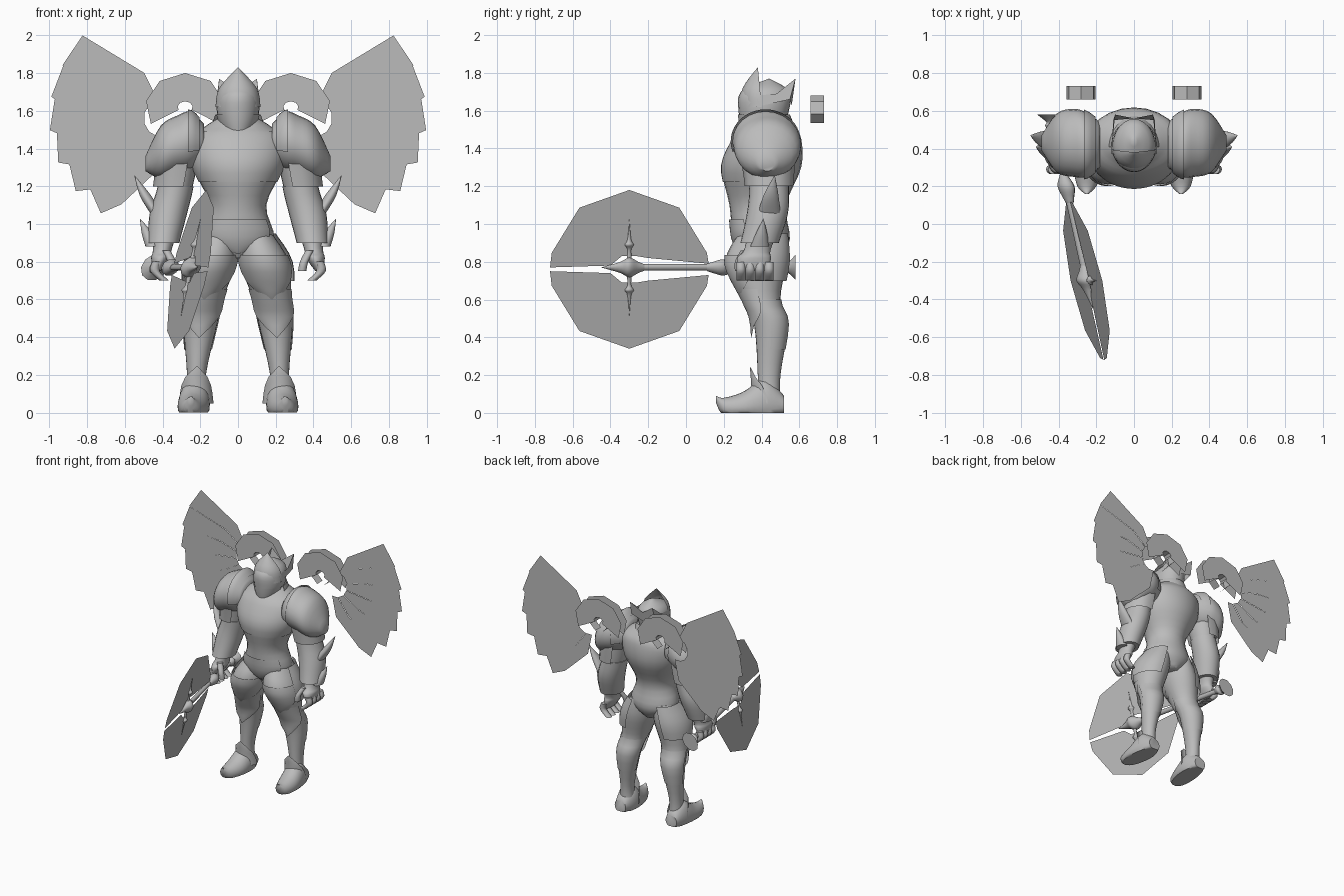
import bpy, bmesh
from math import sin, cos, radians
from mathutils import Vector

default_cube = bpy.data.objects.get("Cube")
if default_cube:
    bpy.data.objects.remove(default_cube)

grey = bpy.data.materials.new("plain_grey")
grey.use_nodes = True
grey.diffuse_color = (0.5, 0.5, 0.5, 1)
shader = grey.node_tree.nodes["Principled BSDF"]
shader.inputs["Base Color"].default_value = grey.diffuse_color


def finish(name, bm, mirror, smooth):
    """Turn a bmesh into a named object, mirrored across x if wanted."""
    mesh = bpy.data.meshes.new(name)
    bm.to_mesh(mesh)
    bm.free()
    mesh.materials.append(grey)
    part = bpy.data.objects.new(name, mesh)
    bpy.context.collection.objects.link(part)
    if mirror:
        part.modifiers.new("Mirror", "MIRROR")
    if smooth:
        for face in mesh.polygons:
            face.use_smooth = True
        mesh.set_sharp_from_angle(angle=radians(50))


def section(rings, t):
    """Smoothly interpolated ring at position t, counted in rings."""
    last = len(rings) - 1
    i = min(int(t), last - 1)
    f = t - i
    before, here, there, after = (rings[min(max(k, 0), last)] for k in range(i - 1, i + 3))
    ring = []
    for p, q, r, s in zip(before, here, there, after):
        bend = (2 * p - 5 * q + 4 * r - s) * f + (3 * q - p - 3 * r + s) * f * f
        ring.append(q + (r - p + bend) * f / 2)
    return ring


def loft(name, rings, axis="z", start=0, end=None, arc=(0, 360), grow=0, flare=0,
         pointed=False, mirror=True, warp=Vector, sides=24, steps=4):
    """Skin rings of (x, y, z, radius, radius). A partial arc gives an open plate,
    grow and flare lift it off the form below, pointed narrows its far end."""
    end = len(rings) - 1 if end is None else end
    count = max(round(abs(end - start) * steps), 1)
    middle, half = sum(arc) / 2, (arc[1] - arc[0]) / 2
    bm = bmesh.new()
    loops = []
    for k in range(count + 1):
        f = k / count
        x, y, z, a, b = section(rings, start + (end - start) * f)
        lift = grow + flare * f
        spread = half * (1 - f ** 3) if pointed else half
        loop = []
        for i in range(sides + 1):
            angle = radians(middle + spread * (2 * i / sides - 1))
            u = (max(a, 0) + lift) * cos(angle)
            v = (max(b, 0) + lift) * sin(angle)
            offset = {"x": (0, u, v), "y": (u, 0, v), "z": (u, v, 0)}[axis]
            point = Vector((x, y, z)) + Vector(offset)
            point.z = max(point.z, 0)
            loop.append(bm.verts.new(warp(point)))
        loops.append(loop)
    for low, high in zip(loops, loops[1:]):
        for i in range(sides):
            bm.faces.new((low[i], low[i + 1], high[i + 1], high[i]))
    if half == 180:
        bm.faces.new(loops[0][:-1])
        bm.faces.new(loops[-1][:-1])
    bmesh.ops.remove_doubles(bm, verts=bm.verts, dist=0.0005)
    bmesh.ops.recalc_face_normals(bm, faces=bm.faces)
    finish(name, bm, mirror, steps > 1)


def sheet(name, polygons, mirror=True):
    """Flat faces without thickness."""
    bm = bmesh.new()
    for polygon in polygons:
        bm.faces.new([bm.verts.new(point) for point in polygon])
    finish(name, bm, mirror, False)


FRONT, BACK = (185, 355), (0, 180)

# Torso, with chest armour and groin guard following its form
torso = [(0, .4, .82, .06, .1), (0, .4, .92, .19, .15), (0, .38, 1.1, .15, .15),
         (0, .4, 1.3, .24, .21), (0, .43, 1.45, .25, .18), (0, .44, 1.52, .17, .13),
         (0, .43, 1.57, .09, .09)]
loft("torso", torso, mirror=False)
loft("chest_plate", torso, start=2.6, end=4.5, arc=FRONT, grow=.005, mirror=False)
loft("groin_guard", torso, start=1.6, end=.3, arc=(210, 330), grow=.01, pointed=True, mirror=False)

# Helmet with chin guard, pointed brow, neck guard and swept-back fins
head = [(0, .4, 1.46, .06, .1), (0, .41, 1.58, .11, .13), (0, .42, 1.7, .1, .13), (0, .44, 1.77, 0, 0)]
loft("helmet", head, mirror=False)
loft("chin_guard", head, end=1, arc=FRONT, grow=.005, mirror=False)
loft("neck_guard", head, start=1, end=.3, arc=BACK, grow=.01, flare=.06, mirror=False)
loft("brow_peak", [(0, .41, 1.62, .12, .12), (0, .4, 1.72, .1, .1), (0, .38, 1.83, 0, 0)],
     arc=FRONT, mirror=False)
fin_tip, fin_base = (.1, .58, 1.77), (.11, .55, 1.66)
sheet("helmet_fin", [[(.12, .37, 1.62), (.11, .38, 1.68), (.11, .48, 1.69), fin_tip, fin_base],
                     [fin_tip, fin_base, (0, .56, 1.63), (0, .56, 1.7)]])

# Legs, with plates following their form
leg = [(.1, .4, .95, .08, .12), (.14, .37, .8, .13, .16), (.18, .4, .6, .1, .1),
       (.2, .45, .47, .09, .09), (.22, .44, .2, .05, .06), (.22, .44, .05, .06, .06)]
loft("leg", leg)
loft("hip_flap", leg, end=1.5, arc=(-15, 85), grow=.02, sides=8)
loft("thigh_plate", leg, start=.8, end=2, arc=FRONT, grow=.01, pointed=True)
loft("knee_guard", leg, start=1.7, end=3.3, arc=FRONT, grow=.005, flare=.02, pointed=True)
loft("calf_guard", leg, start=2, end=3.5, arc=BACK, grow=.005)

# Boots
loft("boot", [(.23, .52, .04, .05, .05), (.23, .42, .05, .08, .13), (.24, .3, .03, .08, .08),
              (.25, .2, .03, .05, .05), (.25, .16, .07, .01, .02)], axis="y")
loft("ankle_flap", leg, start=5, end=3.8, arc=FRONT, grow=.03, flare=.01, pointed=True)

# Shoulder armour
pauldron = [(.18, .42, 1.43, .12, .1), (.25, .42, 1.44, .17, .155), (.32, .43, 1.42, .18, .155),
            (.41, .43, 1.38, .155, .14), (.49, .43, 1.32, .04, .04)]
loft("pauldron", pauldron, axis="x")
loft("pauldron_rim", pauldron, axis="x", start=.4, end=1.2, arc=(-20, 200), grow=.01)

# Arms run into the palms; fingers curl inward
arm = [(.3, .43, 1.4, .1, .12), (.33, .44, 1.2, .09, .1), (.37, .43, 1.05, .08, .09),
       (.4, .38, .87, .05, .07), (.41, .36, .82, .05, .09), (.43, .36, .75, .02, .08)]
loft("arm", arm)
loft("shoulder_skirt", arm, start=.2, end=1, arc=(-110, 110), grow=.03, sides=8)
loft("forearm_guard", arm, start=1, end=2.8, grow=.005, flare=.025)
loft("elbow_fin", [(.43, .44, 1.05, .03, .06), (.49, .45, 1.15, .03, .04), (.55, .47, 1.26, 0, 0)])
loft("wrist_fin", [(.45, .39, .88, .04, .05), (.48, .4, .95, .03, .03), (.52, .41, 1.03, 0, 0)])


def digit(name, path, radius):
    loft(name, [(*point, radius, radius) for point in path], sides=10)


for number, name in enumerate(("index", "middle", "ring", "little")):
    y = .29 + number * .05
    digit(name + "_finger", [(.43, y, .8), (.44, y, .75), (.39, y, .7)], .025)
digit("thumb", [(.38, .31, .86), (.35, .28, .8), (.34, .28, .75)], .022)

# Wing feathers fan out from a pivot; each is a stepped flat strip
pivot = Vector((.4, .7, 1.56))


def spoke(angle, length):
    return pivot + Vector((cos(radians(angle)), 0, sin(radians(angle)))) * length


feathers = []
for i in range(6):
    strip = [spoke(75 - 30 * i, .1), spoke(68 - 26 * i, .26),
             spoke(46 - 18 * i, .61 - .015 * i), spoke(28 - 17 * i, .6),
             spoke(28 - 18.5 * i, .58 - .015 * i), spoke(42 - 26 * i, .26), spoke(45 - 30 * i, .1)]
    layer = Vector((0, .004 * i, 0))
    feathers.append([point - layer for point in strip])
sheet("wing_feathers", feathers)

# Wing bracket: two plates around a small hole, with a round boss between them
plate, hole, boss = (1.62, .21, .18), (1.62, .04, .03), (1.605, .08, .075)


def bracket(name, layers, arc):
    loft(name, [(.28, y, *shape) for y, shape in layers], axis="y", arc=arc, sides=6, steps=1)


bracket("wing_bracket", [(.66, plate), (.66, hole), (.73, hole), (.73, plate)], (-30, 210))
bracket("wing_boss", [(.66, boss), (.73, boss)], (-70, 250))


# Double-bladed axe pointing forward from the right hand
def lean(point):
    """Tilt the axe plane so the handle passes through the hand."""
    x, y, z = point
    return Vector((x - .25 + (z - .77) / 5 - (y + .3) * .22, y, z))


def axe_rod(name, profile):
    loft(name, [(0, y, .77, r, r) for y, r in profile], axis="y", sides=10, mirror=False, warp=lean)


axe_rod("axe_shaft", [(-.25, .018), (.5, .018)])
axe_rod("axe_hub", [(-.45, 0), (-.35, .03), (-.3, .055), (-.25, .03), (-.2, .01)])
axe_rod("axe_collar", [(.11, .02), (.14, .03), (.2, .045), (.26, .02)])
axe_rod("axe_pommel", [(.48, .02), (.52, .04), (.54, .03), (.58, .07)])

for side, name in ((1, "upper"), (-1, "lower")):
    rim = [(.42 * cos(radians(a)), .42 * sin(radians(a))) for a in range(12, 180, 39)]
    rim += [(-.42, .01), (-.1, .02), (-.04, .07), (.04, .07), (.1, .06), (.42, .03)]
    sheet(name + "_blade", [[lean((0, y - .3, .76 + side * h)) for y, h in rim]], mirror=False)
    spike = [(0, .02), (.09, .01), (.12, .025), (.15, .01), (.26, 0)]
    loft(name + "_spike", [(0, -.3, .77 + side * h, r, r) for h, r in spike],
         sides=10, mirror=False, warp=lean)
